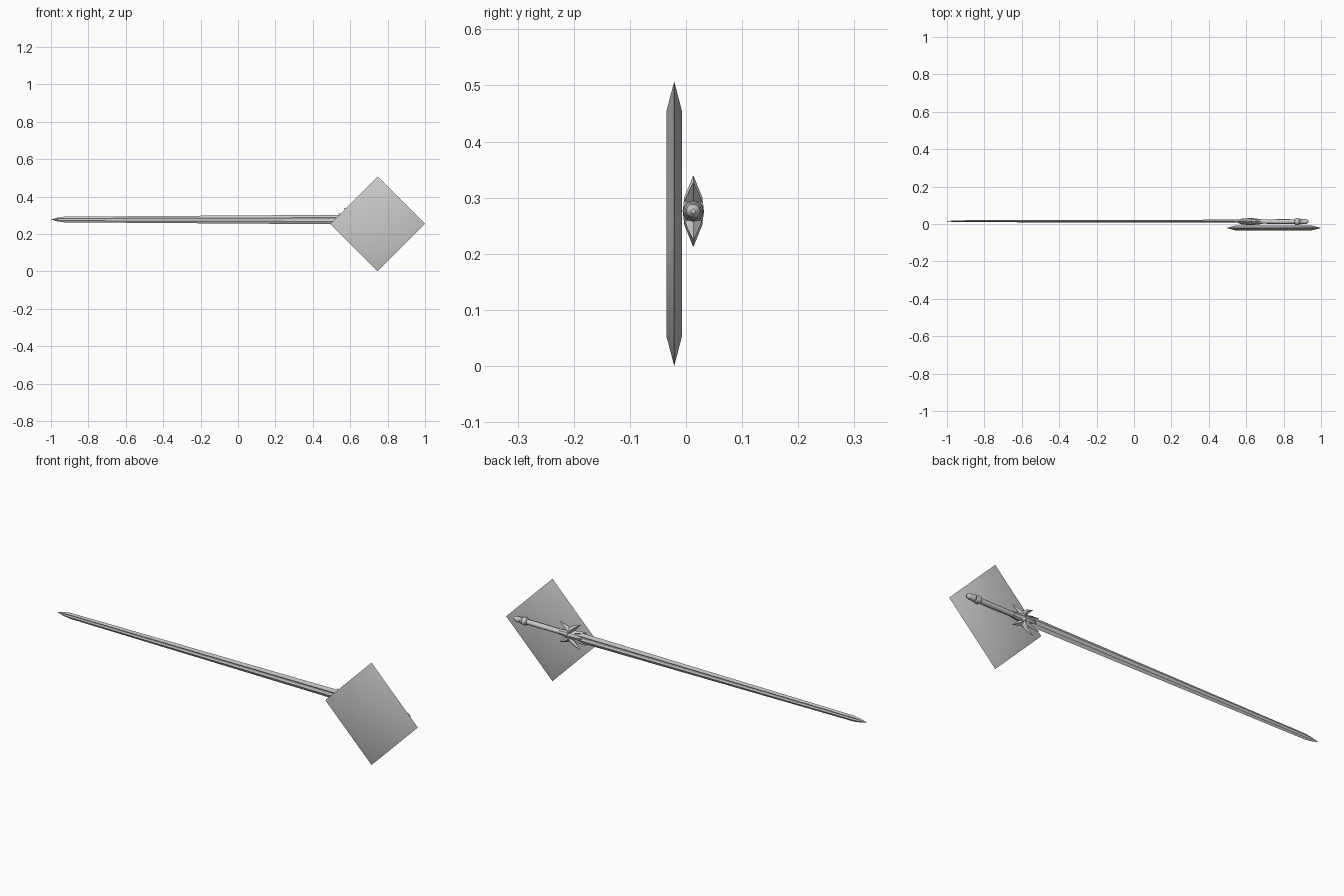
import bpy, bmesh, math
from mathutils import Vector

if "Cube" in bpy.data.objects:
    bpy.data.objects.remove(bpy.data.objects["Cube"])

AY, AZ = 0.013, 0.276      # sword axis (runs along x)


def loft(name, rings, angle=30):
    """Skin a list of equal-length point rings and cap both ends."""
    bm = bmesh.new()
    rows = [[bm.verts.new(p) for p in r] for r in rings]
    n = len(rows[0])
    for a, b in zip(rows, rows[1:]):
        for i in range(n):
            j = (i + 1) % n
            bm.faces.new((a[i], a[j], b[j], b[i]))
    bm.faces.new(rows[0])
    bm.faces.new(rows[-1])
    bmesh.ops.remove_doubles(bm, verts=bm.verts[:], dist=1e-5)
    bmesh.ops.recalc_face_normals(bm, faces=bm.faces[:])
    me = bpy.data.meshes.new(name)
    bm.to_mesh(me)
    bm.free()
    ob = bpy.data.objects.new(name, me)
    bpy.context.collection.objects.link(ob)
    bpy.ops.object.select_all(action='DESELECT')
    bpy.context.view_layer.objects.active = ob
    ob.select_set(True)
    bpy.ops.object.shade_smooth_by_angle(angle=math.radians(angle))
    return ob


def lathe(name, profile, sides=12):
    """Turned part around the sword axis; profile is (x, radius)."""
    return loft(name, [[(x, AY + r * math.cos(2 * math.pi * i / sides),
                         AZ + r * math.sin(2 * math.pi * i / sides))
                        for i in range(sides)] for x, r in profile])


def prong(name, path):
    """Curved diamond-section spike; path is (x, dz, half width, half depth)."""
    for s, side in ((1, "upper"), (-1, "lower")):
        rings = []
        for k, (x, dz, w, d) in enumerate(path):
            a, b = path[max(k - 1, 0)], path[min(k + 1, len(path) - 1)]
            t = Vector((b[0] - a[0], 0, b[1] - a[1])).normalized()
            nrm = Vector((-t.z, 0, t.x))
            c = Vector((x, 0, dz))
            pts = [c + nrm * w, c + Vector((0, d, 0)),
                   c - nrm * w, c - Vector((0, d, 0))]
            rings.append([(p.x, AY + p.y, AZ + s * p.z) for p in pts])
        loft(f"{side}_{name}", rings)


# Diamond plate with a chamfered rim
loft("diamond_plate", [
    [(0.7465 + r, y, 0.2535), (0.7465, y, 0.2535 + r),
     (0.7465 - r, y, 0.2535), (0.7465, y, 0.2535 - r)]
    for y, r in ((-0.035, 0.2), (-0.021, 0.2535), (-0.007, 0.2))])

# Blade with a shallow central groove
section = [(1, 0), (0.4, 1), (0.12, 0.6), (-0.12, 0.6), (-0.4, 1),
           (-1, 0), (-0.4, -1), (-0.12, -0.6), (0.12, -0.6), (0.4, -1)]
loft("blade", [[(x, AY + 0.002 + v * t, AZ + 0.001 + u * w) for u, v in section]
               for x, w, t in ((0.62, 0.026, 0.008), (0.5, 0.025, 0.008),
                               (-0.93, 0.015, 0.005), (-0.965, 0.010, 0.004),
                               (-1.0, 0.0005, 0.0004))], 12)

# Guard: hub, large prongs swept to the blade, small ones swept to the grip
lathe("guard_hub", [(0.555, 0.008), (0.575, 0.015), (0.605, 0.018),
                    (0.635, 0.019), (0.66, 0.015), (0.68, 0.014)], 8)
prong("front_prong", [(0.635, 0.0, 0.018, 0.019), (0.618, 0.025, 0.016, 0.016),
                      (0.6, 0.042, 0.010, 0.009), (0.568, 0.062, 0.001, 0.001)])
prong("rear_prong", [(0.61, 0.0, 0.016, 0.018), (0.632, 0.022, 0.013, 0.014),
                     (0.652, 0.036, 0.008, 0.008), (0.68, 0.05, 0.001, 0.001)])
prong("blade_clasp", [(0.61, 0.012, 0.012, 0.014), (0.57, 0.024, 0.008, 0.009),
                      (0.535, 0.032, 0.001, 0.001)])

# Grip, then the ringed pommel
lathe("grip", [(0.66, 0.012), (0.70, 0.0115), (0.77, 0.0125),
               (0.83, 0.0125), (0.87, 0.0115)])
lathe("pommel", [(0.858, 0.012), (0.862, 0.017), (0.872, 0.019), (0.882, 0.017),
                 (0.886, 0.013), (0.892, 0.0155), (0.90, 0.0135),
                 (0.918, 0.013), (0.927, 0.010), (0.933, 0.004)])
